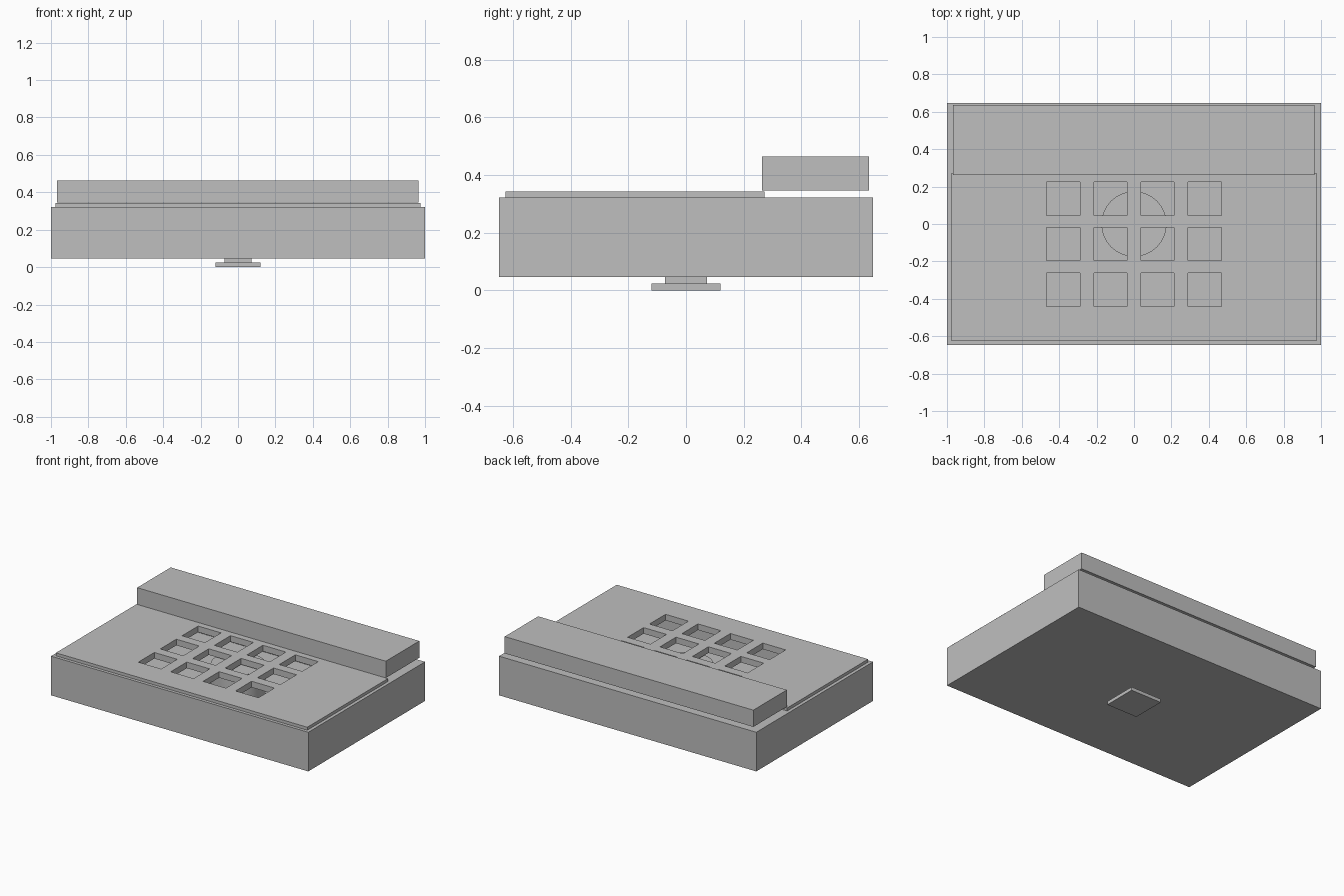
import bpy, bmesh
from mathutils import Matrix, Vector

if "Cube" in bpy.data.objects:
    bpy.data.objects.remove(bpy.data.objects["Cube"])

gray = bpy.data.materials.new("plain gray")
gray.diffuse_color = (0.52, 0.52, 0.52, 1)
gray.use_nodes = True
gray.node_tree.nodes["Principled BSDF"].inputs["Base Color"].default_value = gray.diffuse_color


def boxes(name, spans):
    """One object made of boxes given as ((x0, x1), (y0, y1), (z0, z1))."""
    bm = bmesh.new()
    for span in spans:
        centre = Vector([(a + b) / 2 for a, b in span])
        size = Vector([b - a for a, b in span])
        bmesh.ops.create_cube(bm, size=1, matrix=Matrix.Translation(centre) @ Matrix.Diagonal(size.to_4d()))
    mesh = bpy.data.meshes.new(name)
    bm.to_mesh(mesh)
    bm.free()
    mesh.materials.append(gray)
    obj = bpy.data.objects.new(name, mesh)
    bpy.context.collection.objects.link(obj)
    return obj


def cut(obj, cutter):
    mod = obj.modifiers.new("cut", 'BOOLEAN')
    mod.operation = 'DIFFERENCE'
    mod.solver = 'EXACT'
    mod.object = cutter
    cutter.hide_render = True
    cutter.hide_set(True)


# hollow case and thin top plate
case = boxes("case", [((-1, 1), (-0.648, 0.648), (0.047, 0.322))])
plate = boxes("top_plate", [((-0.977, 0.977), (-0.626, 0.272), (0.322, 0.343))])

# button openings, 4 by 3, through the plate and the case lid
h = 0.089
openings = boxes("opening_cutter", [
    ((x - h, x + h), (y - h, y + h), (0.25, 0.4))
    for x in (-0.378, -0.126, 0.126, 0.378) for y in (0.135, -0.107, -0.351)])
cavity = boxes("cavity_cutter", [((-0.977, 0.977), (-0.625, 0.625), (0.07, 0.3))])
cut(case, cavity)
cut(case, openings)
cut(plate, openings)

# raised bar along the back edge
boxes("rear_bar", [((-0.968, 0.965), (0.263, 0.635), (0.346, 0.464))])

# square foot and stem under the case
boxes("foot", [((-0.12, 0.12), (-0.12, 0.12), (0, 0.024))])
boxes("foot_stem", [((-0.072, 0.072), (-0.072, 0.072), (0.024, 0.047))])

# round drum inside the case
bpy.ops.mesh.primitive_cylinder_add(vertices=64, radius=0.174, depth=0.22, location=(0, 0, 0.18))
drum = bpy.context.object
drum.name = "inner_drum"
drum.data.materials.append(gray)
bpy.ops.object.shade_smooth_by_angle()
